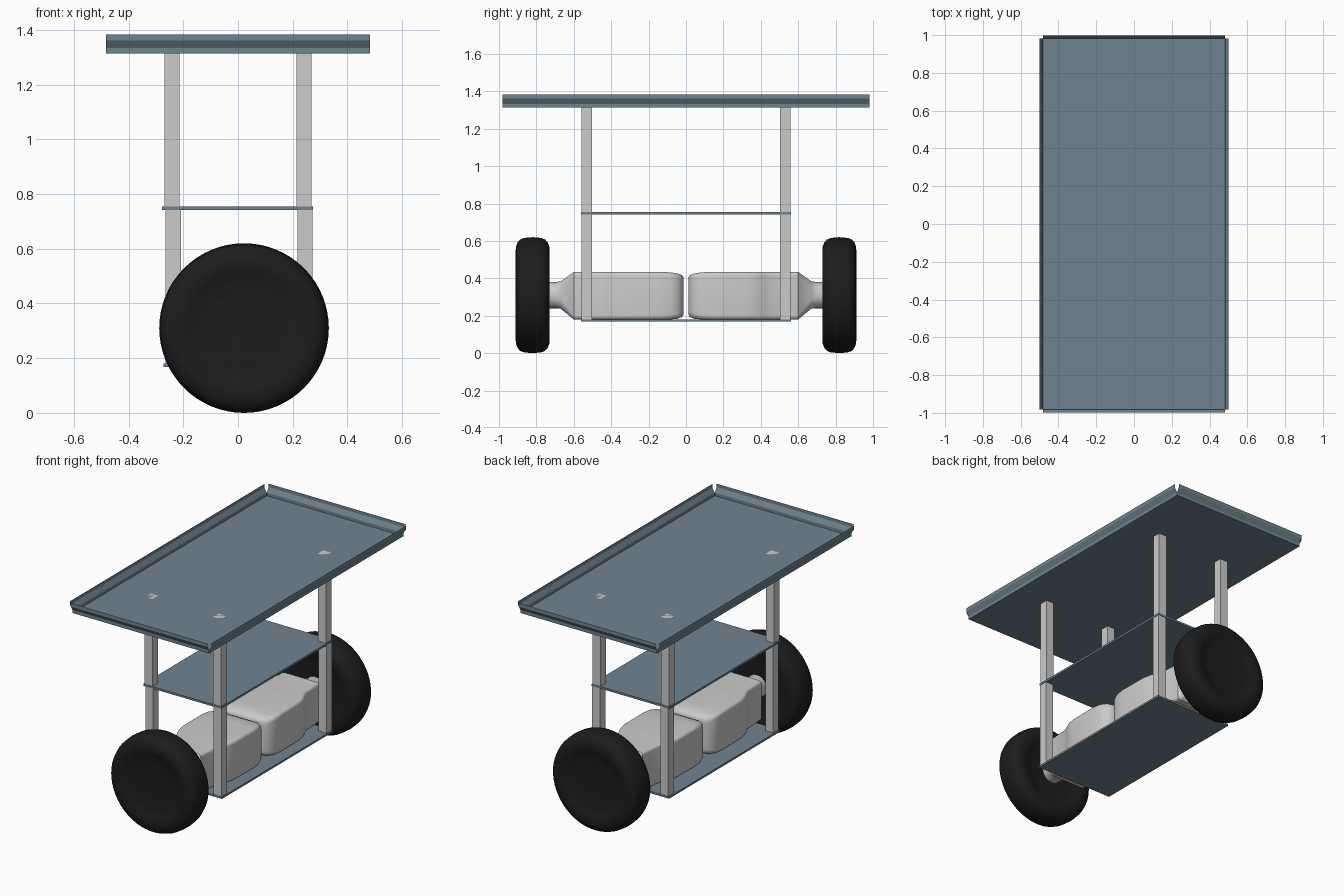
import bpy, bmesh, math
from mathutils import Vector

if "Cube" in bpy.data.objects:
    bpy.data.objects.remove(bpy.data.objects["Cube"])


def material(name, rgb):
    m = bpy.data.materials.new(name)
    m.diffuse_color = (*rgb, 1)
    m.use_nodes = True
    m.node_tree.nodes["Principled BSDF"].inputs["Base Color"].default_value = m.diffuse_color
    return m


SLATE = material("slate", (0.16, 0.23, 0.28))
BLACK = material("black_rubber", (0.012, 0.012, 0.012))


def finish(bm, name, mat=None, smooth=None, recalc=True):
    if recalc:
        bmesh.ops.recalc_face_normals(bm, faces=bm.faces)
    me = bpy.data.meshes.new(name)
    bm.to_mesh(me)
    bm.free()
    ob = bpy.data.objects.new(name, me)
    bpy.context.collection.objects.link(ob)
    if mat:
        me.materials.append(mat)
    if smooth:
        bpy.ops.object.select_all(action='DESELECT')
        ob.select_set(True)
        bpy.context.view_layer.objects.active = ob
        bpy.ops.object.shade_smooth_by_angle(angle=math.radians(smooth))
    return ob


def box(name, lo, hi, mat=None):
    bm = bmesh.new()
    bmesh.ops.create_cube(bm, size=1)
    lo, hi = Vector(lo), Vector(hi)
    for v in bm.verts:
        v.co = (lo + hi) / 2 + v.co * (hi - lo)
    return finish(bm, name, mat)


def loft(bm, rings, closed=True):
    rows = [[bm.verts.new(p) for p in r] for r in rings]
    for a, b in zip(rows, rows[1:]):
        n = len(a)
        for i in range(n if closed else n - 1):
            j = (i + 1) % n
            bm.faces.new((a[i], a[j], b[j], b[i]))
    return rows


# Folded sheet tray: flat panel with a stepped rim on each side, corners left open
W, L = 0.483, 0.981
RIM = [(0, 1.313), (0, 1.333), (0.018, 1.361), (0.018, 1.383)]
bm = bmesh.new()
corners = [Vector((sx * W, sy * L, 0)) for sx, sy in ((-1, -1), (1, -1), (1, 1), (-1, 1))]
bm.faces.new([bm.verts.new((c.x, c.y, 1.313)) for c in corners])
for i in range(4):
    a, b = corners[i], corners[(i + 1) % 4]
    d = (b - a).normalized()
    out = Vector((d.y, -d.x, 0))
    loft(bm, [[p + out * o + Vector((0, 0, z)) for p in (a, b)] for o, z in RIM], closed=False)
bmesh.ops.remove_doubles(bm, verts=bm.verts, dist=0.0005)
finish(bm, "top_tray", SLATE)

# Shelves
box("middle_shelf", (-0.277, -0.561, 0.742), (0.275, 0.561, 0.755), SLATE)
box("bottom_shelf", (-0.273, -0.561, 0.168), (0.279, 0.561, 0.180), SLATE)

# Upper and lower posts at the four corners
for y, side in ((-0.53, "front"), (0.53, "back")):
    for s, hand in ((-1, "left"), (1, "right")):
        for level, x, z0, z1 in (("upper", s * 0.241, 0.755, 1.313), ("lower", s * 0.241 + 0.004, 0.18, 0.742)):
            box(f"{level}_post_{side}_{hand}", (x - 0.028, y - 0.028, z0), (x + 0.028, y + 0.028, z1))

# Axle centre shared by wheels and motors
CX, CZ = 0.022, 0.31

# Wheel profile (radius, y): rounded tread, shallow dish on both faces
half = [(0.0, 0.072), (0.15, 0.072), (0.185, 0.077), (0.21, 0.087), (0.235, 0.091), (0.26, 0.089),
        (0.283, 0.080), (0.298, 0.066), (0.306, 0.045), (0.31, 0.0)]
profile = half + [(r, -y) for r, y in reversed(half[:-1])]


def wheel(name, cy):
    bm = bmesh.new()
    n = 64
    loft(bm, [[(CX + max(r, 1e-5) * math.cos(2 * math.pi * k / n), cy + y,
                CZ + max(r, 1e-5) * math.sin(2 * math.pi * k / n)) for k in range(n)] for r, y in profile])
    bmesh.ops.remove_doubles(bm, verts=bm.verts, dist=0.0001)
    finish(bm, name, BLACK, 40)


# Motor sections: distance along y, half width, bottom, top, corner radius
SECTIONS = [(0.014, 0.125, 0.205, 0.405, 0.03), (0.022, 0.15, 0.193, 0.417, 0.03),
            (0.045, 0.174, 0.184, 0.426, 0.03), (0.085, 0.187, 0.18, 0.432, 0.025),
            (0.14, 0.19, 0.18, 0.434, 0.02), (0.33, 0.188, 0.18, 0.434, 0.02), (0.38, 0.178, 0.18, 0.434, 0.02),
            (0.42, 0.16, 0.18, 0.434, 0.02), (0.45, 0.145, 0.18, 0.434, 0.02), (0.6, 0.135, 0.18, 0.434, 0.02),
            (0.67, 0.078, 0.238, 0.384, 0.05), (0.70, 0.070, 0.240, 0.380, 0.065), (0.76, 0.070, 0.240, 0.380, 0.069)]


def motor(name, s):
    bm = bmesh.new()
    rings = []
    for y, hx, z0, z1, r in SECTIONS:
        ring = []
        for q, (sx, sz) in enumerate(((1, 1), (-1, 1), (-1, -1), (1, -1))):
            px, pz = CX + sx * (hx - r), (z1 - r if sz > 0 else z0 + r)
            for k in range(7):
                t = math.pi / 2 * (q + k / 6)
                ring.append((px + r * math.cos(t), s * y, pz + r * math.sin(t)))
        rings.append(ring)
    rows = loft(bm, rings)
    bm.faces.new(rows[0])
    bm.faces.new(rows[-1])
    finish(bm, name, None, 35)


for s, side in ((-1, "front"), (1, "back")):
    wheel(f"{side}_wheel", s * 0.820)
    motor(f"{side}_motor", s)
